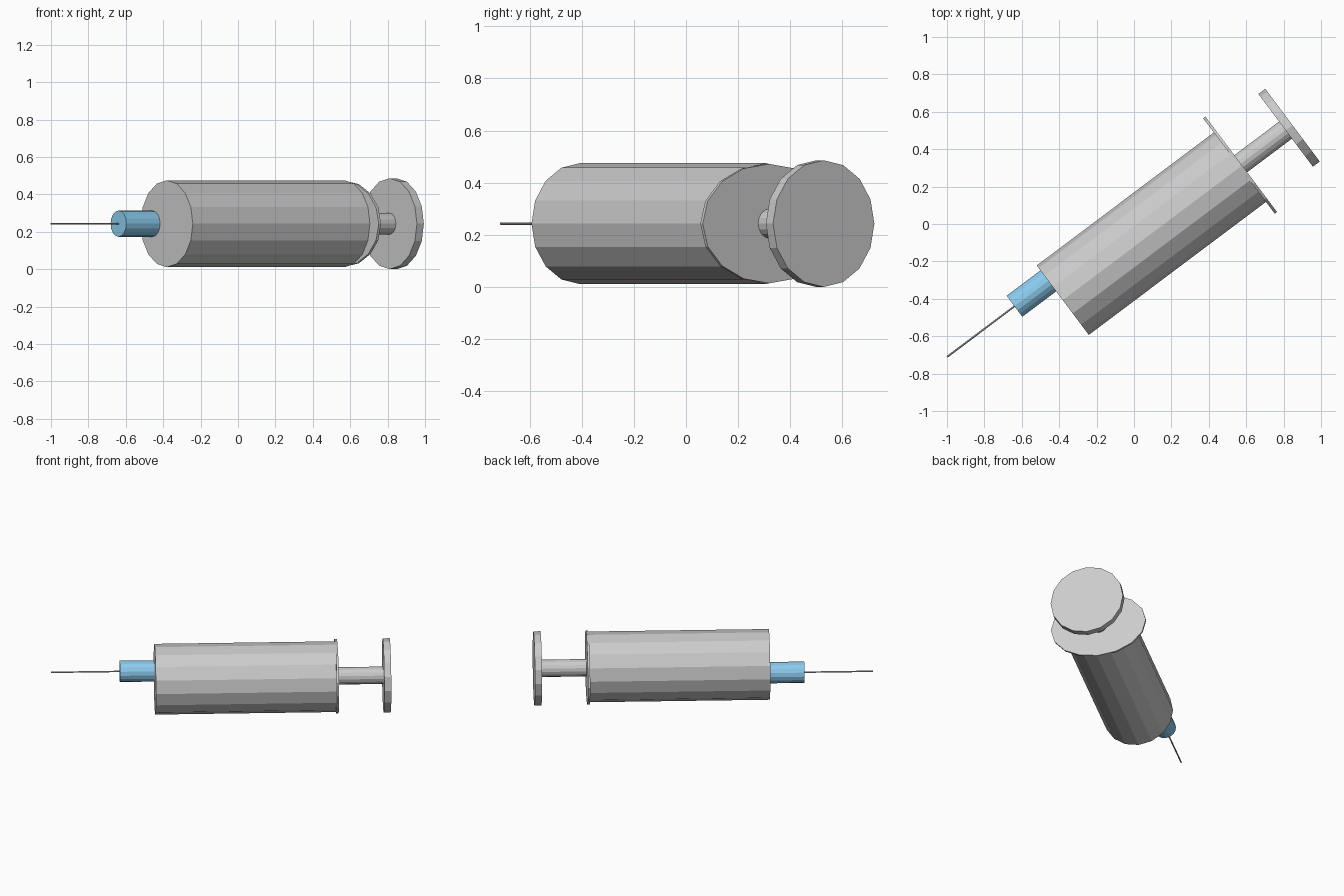
import bpy
from math import pi, cos, sin
from mathutils import Matrix

if "Cube" in bpy.data.objects:
    bpy.data.objects.remove(bpy.data.objects["Cube"])

# Direction of the syringe axis in the ground plane and its height
ANGLE = math_angle = 36.9 * pi / 180
HEIGHT = 0.243


def part(name, start, end, radius, offset, side_radius=None, sides=16):
    """Prism along the syringe axis; offset and side_radius are measured sideways."""
    bpy.ops.mesh.primitive_cylinder_add(vertices=sides, radius=1, depth=1)
    ob = bpy.context.object
    ob.name = name
    side = side_radius or radius
    # local x -> up, local y -> sideways, local z -> along the axis
    d = (cos(ANGLE), sin(ANGLE))
    n = (-d[1], d[0])
    mid, length = (start + end) / 2, end - start
    ob.data.transform(Matrix((
        (0, n[0] * side, d[0] * length, d[0] * mid + n[0] * offset),
        (0, n[1] * side, d[1] * length, d[1] * mid + n[1] * offset),
        (-radius, 0, 0, HEIGHT),
        (0, 0, 0, 1))))
    # keep normals outward
    ob.data.update()
    import bmesh
    bm = bmesh.new()
    bm.from_mesh(ob.data)
    bmesh.ops.recalc_face_normals(bm, faces=bm.faces)
    bm.to_mesh(ob.data)
    bm.free()
    return ob


# Barrel and its oval finger flange
part("barrel", -0.549, 0.642, 0.232, -0.097)
part("finger_flange", 0.635, 0.65, 0.229, -0.089, side_radius=0.319)

# Plunger rod and thumb disc
part("plunger_rod", 0.60, 0.96, 0.057, -0.085)
part("thumb_disc", 0.949, 0.995, 0.243, -0.0865)

# Off-centre needle hub and needle
hub = part("needle_hub", -0.775, -0.53, 0.07, 0.032)
blue = bpy.data.materials.new("hub_blue")
blue.diffuse_color = (0.26, 0.6, 0.85, 1)
blue.use_nodes = True
blue.node_tree.nodes["Principled BSDF"].inputs["Base Color"].default_value = blue.diffuse_color
hub.data.materials.append(blue)
part("needle", -1.226, -0.765, 0.005, 0.032, sides=8)
